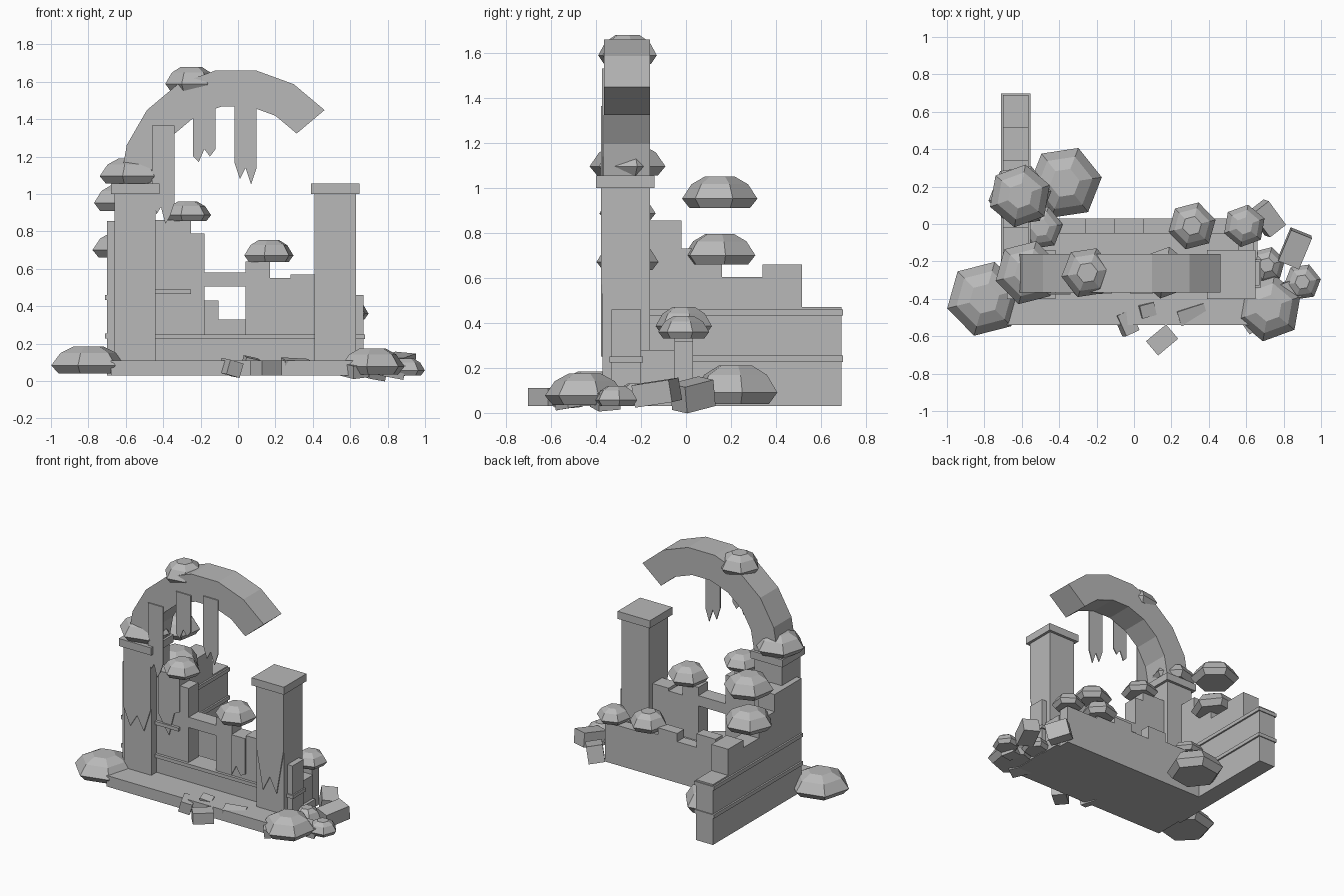
import bpy, bmesh, math
from mathutils import Matrix, Vector

stone = bpy.data.materials.new("weathered_grey")
stone.diffuse_color = (0.48, 0.48, 0.48, 1)


def finish(name, bm):
    bmesh.ops.recalc_face_normals(bm, faces=bm.faces)
    me = bpy.data.meshes.new(name)
    bm.to_mesh(me)
    bm.free()
    me.materials.append(stone)
    ob = bpy.data.objects.new(name, me)
    bpy.context.collection.objects.link(ob)
    return ob


def add_box(bm, x0, x1, y0, y1, z0, z1):
    m = Matrix.Translation(((x0 + x1) / 2, (y0 + y1) / 2, (z0 + z1) / 2))
    m = m @ Matrix.Diagonal((x1 - x0, y1 - y0, z1 - z0, 1))
    bmesh.ops.create_cube(bm, size=1, matrix=m)


def boxes(name, *specs):
    bm = bmesh.new()
    for s in specs:
        add_box(bm, *s)
    return finish(name, bm)


def extrude_xz(name, pts, y0, y1):
    # flat outline in the front plane, given thickness along y
    bm = bmesh.new()
    face = bm.faces.new([bm.verts.new((x, y0, z)) for x, z in pts])
    res = bmesh.ops.extrude_face_region(bm, geom=[face])
    vs = [g for g in res["geom"] if isinstance(g, bmesh.types.BMVert)]
    bmesh.ops.translate(bm, vec=(0, y1 - y0, 0), verts=vs)
    return finish(name, bm)


def bush(name, x, y, z0, z1, r, turn=0.2):
    # squashed six-sided clump
    bm = bmesh.new()
    rings = []
    for k, h in ((0.8, 0), (1.0, 0.3), (0.75, 0.76), (0.4, 1.0)):
        rings.append([bm.verts.new((x + r * k * math.cos(turn + i * math.pi / 3),
                                    y + r * k * math.sin(turn + i * math.pi / 3),
                                    z0 + (z1 - z0) * h)) for i in range(6)])
    for a, b in zip(rings, rings[1:]):
        for i in range(6):
            j = (i + 1) % 6
            bm.faces.new((a[i], a[j], b[j], b[i]))
    bm.faces.new(rings[0])
    bm.faces.new(rings[-1])
    finish(name, bm)


def rubble(name, loc, size, rot):
    ob = boxes(name, (-size[0] / 2, size[0] / 2, -size[1] / 2, size[1] / 2,
                      -size[2] / 2, size[2] / 2))
    ob.location = loc
    ob.rotation_euler = [math.radians(a) for a in rot]


def hanging(name, x0, x1, top, tips, y, thick=0.008):
    # strip with a ragged lower edge; tips are heights from left to right
    n = len(tips) - 1
    low = [(x0 + (x1 - x0) * i / n, z) for i, z in enumerate(tips)]
    extrude_xz(name, [(x1, top), (x0, top)] + low, y - thick, y)


# floor slab
boxes("floor_slab", (-0.68, 0.66, -0.54, -0.05, 0.03, 0.11))

# pillars with caps
for side, x in (("left", -0.55), ("right", 0.52)):
    boxes(side + "_pillar", (x - 0.11, x + 0.11, -0.37, -0.16, 0.03, 1.0),
          (x - 0.13, x + 0.13, -0.40, -0.14, 1.0, 1.055))

# broken arch
cx, cz = -0.012, 1.05
angles = [math.radians(180 - 20 * i) for i in range(8)]
arch = [(cx + 0.62 * math.cos(a), cz + 0.62 * math.sin(a)) for a in angles]
arch += [(cx + 0.425 * math.cos(a), cz + 0.425 * math.sin(a)) for a in reversed(angles)]
extrude_xz("broken_arch", arch, -0.365, -0.16)

# window wall between the pillars
WY0, WY1 = -0.31, -0.20
boxes("window_wall",
      (-0.44, -0.25, WY0, WY1, 0.11, 0.86), (-0.25, -0.18, WY0, WY1, 0.11, 0.79),
      (-0.18, 0.04, WY0, WY1, 0.11, 0.25), (-0.18, 0.04, WY0, WY1, 0.505, 0.58),
      (0.04, 0.17, WY0, WY1, 0.11, 0.64), (0.17, 0.28, WY0, WY1, 0.11, 0.55),
      (0.28, 0.41, WY0, WY1, 0.11, 0.57))
boxes("window_wall_trim", (-0.44, 0.41, WY0 - 0.02, WY1 + 0.02, 0.225, 0.25),
      (-0.44, -0.25, WY0 - 0.02, WY1 + 0.01, 0.465, 0.49))

# low back wall in stepped segments
tops = (0.36, 0.36, 0.43, 0.33, 0.39, 0.34, 0.32, 0.32)
boxes("back_wall", *[(-0.57 + 0.155 * i, min(-0.57 + 0.155 * (i + 1), 0.63),
                      -0.05, 0.03, 0.03, t) for i, t in enumerate(tops)])

# left wall stepping down to the back
steps = ((-0.33, -0.02, 0.855), (-0.02, 0.16, 0.73), (0.16, 0.34, 0.605),
         (0.34, 0.515, 0.66), (0.515, 0.69, 0.47))
boxes("left_wall", *[(-0.70, -0.565, a, b, 0.03, t) for a, b, t in steps])
boxes("left_wall_trim", *[(-0.712, -0.553, -0.33, 0.697, z, z + 0.027)
                          for z in (0.227, 0.432)])

# right wall remains
boxes("right_wall", (0.60, 0.67, -0.33, -0.20, 0.03, 0.46),
      (0.56, 0.64, -0.20, -0.05, 0.03, 0.28))
boxes("right_wall_trim", (0.60, 0.68, -0.34, -0.19, 0.225, 0.25))

# hanging strips under the arch
hanging("arch_strip_left", -0.46, -0.34, 1.365,
        (1.02, 0.89, 0.93, 0.84, 0.88, 0.95), -0.37)
hanging("arch_strip_middle", -0.24, -0.12, 1.505, (1.2, 1.17, 1.24, 1.2, 1.24), -0.365)
hanging("arch_strip_right", -0.02, 0.10, 1.53,
        (1.17, 1.08, 1.14, 1.05, 1.14), -0.365)

# ragged sheets on the pillars and wall
hanging("left_pillar_sheet", -0.66, -0.44, 1.0,
        (0.56, 0.43, 0.52, 0.42, 0.59), -0.37)
hanging("right_pillar_sheet", 0.41, 0.63, 1.0,
        (0.56, 0.25, 0.36, 0.25, 0.57), -0.37)
hanging("wall_sheet_left", -0.42, -0.25, 0.86,
        (0.55, 0.48, 0.41, 0.58, 0.6), WY0)
hanging("wall_sheet_right", 0.17, 0.28, 0.55, (0.26, 0.33, 0.27, 0.29), WY0)

# bushes: x, y, bottom, top, radius
clumps = (
    (-0.25, -0.26, 1.55, 1.68, 0.14), (-0.57, -0.26, 1.055, 1.19, 0.175),
    (-0.61, 0.15, 0.91, 1.05, 0.17), (-0.61, 0.15, 0.66, 0.795, 0.17),
    (-0.27, -0.26, 0.855, 0.96, 0.13), (0.165, -0.26, 0.635, 0.755, 0.14),
    (-0.50, -0.02, 0.36, 0.45, 0.12), (0.31, -0.01, 0.35, 0.47, 0.13),
    (0.59, -0.01, 0.33, 0.43, 0.115), (-0.37, 0.22, 0.04, 0.21, 0.2),
    (-0.80, -0.40, 0.04, 0.185, 0.205), (0.72, -0.45, 0.035, 0.175, 0.18),
    (0.90, -0.31, 0.03, 0.12, 0.1), (0.71, -0.22, 0.035, 0.13, 0.1))
for i, c in enumerate(clumps):
    bush("bush_%02d" % (i + 1), *c, turn=0.15 + 0.1 * (i % 3))

# fallen blocks
stones = (
    ((0.15, -0.62, 0.07), (0.14, 0.10, 0.08), (0, 0, 40)),
    ((0.86, -0.13, 0.09), (0.12, 0.18, 0.10), (8, 5, -22)),
    ((0.71, 0.03, 0.08), (0.11, 0.16, 0.12), (12, 8, 38)),
    ((-0.04, -0.53, 0.07), (0.08, 0.12, 0.08), (5, 15, 25)),
    ((0.07, -0.46, 0.10), (0.08, 0.07, 0.05), (10, 12, 15)),
    ((0.31, -0.48, 0.085), (0.15, 0.08, 0.06), (12, 3, 18)),
    ((0.62, -0.50, 0.06), (0.14, 0.10, 0.07), (6, 8, -55)),
    ((0.82, -0.36, 0.06), (0.12, 0.10, 0.08), (5, 10, 20)))
for i, s in enumerate(stones):
    rubble("fallen_block_%d" % (i + 1), *s)
